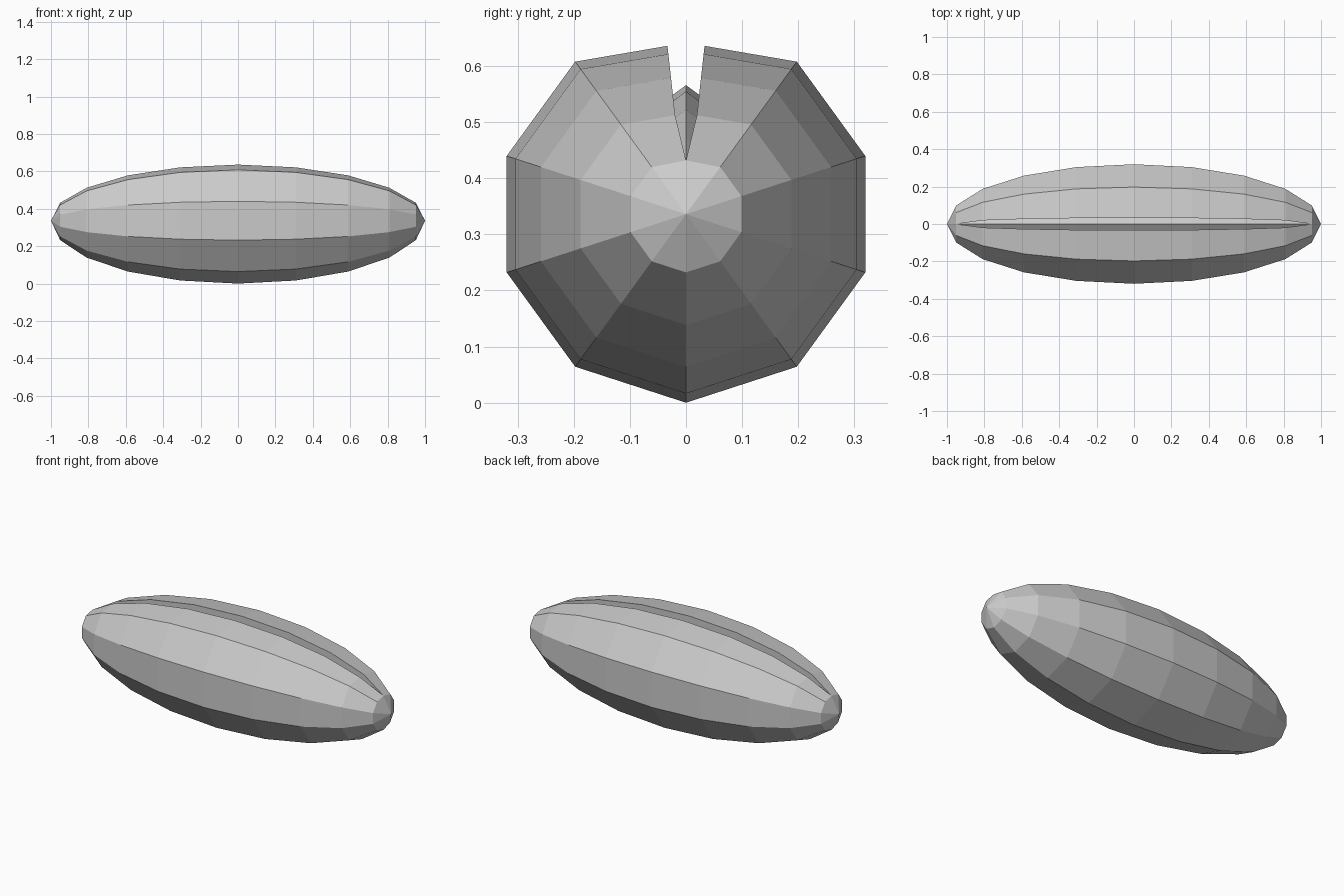
import bpy, bmesh
from math import sin, cos, pi, radians

if "Cube" in bpy.data.objects:
    bpy.data.objects.remove(bpy.data.objects["Cube"])

R = 0.336      # body radius, also centre height
RINGS = 10     # ring steps from tip to tip along x

# Cross-section (y, z about the axis): nine outer corners, then the grooved top
outer = [(R * cos(radians(54 - 36 * i)), R * sin(radians(54 - 36 * i))) for i in range(9)]
groove = [(-0.033, 0.300), (-0.034, 0.205), (0, 0.230), (0.034, 0.205), (0.033, 0.300)]
section = outer + groove

bm = bmesh.new()
loops = []
for k in range(RINGS + 1):
    s = sin(pi * k / RINGS)
    pts = section
    if k in (0, 1, RINGS - 1, RINGS):      # groove closes to a point near the tips
        pts = outer + [(0, 0.310)] * len(groove)
    loops.append([bm.verts.new((-cos(pi * k / RINGS), y * s, R + z * s)) for y, z in pts])

# Skin between neighbouring rings
n = len(section)
for a, b in zip(loops, loops[1:]):
    for i in range(n):
        j = (i + 1) % n
        bm.faces.new((a[i], a[j], b[j], b[i]))

# Merge the collapsed tips and groove ends
bmesh.ops.remove_doubles(bm, verts=bm.verts[:], dist=1e-5)
bmesh.ops.recalc_face_normals(bm, faces=bm.faces[:])

mesh = bpy.data.meshes.new("bean")
bm.to_mesh(mesh)
bm.free()
bpy.context.collection.objects.link(bpy.data.objects.new("bean", mesh))
